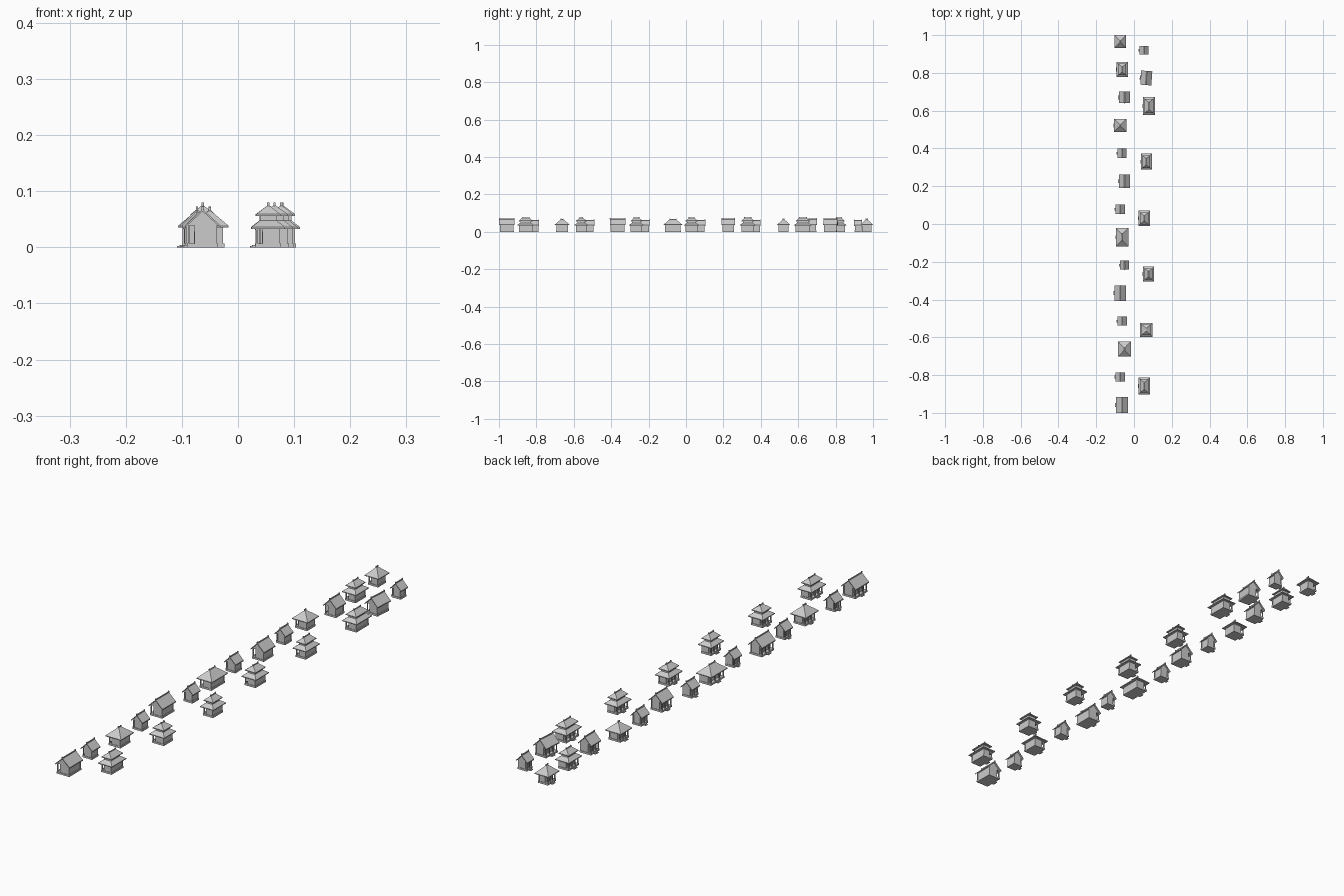
import bpy, bmesh, math
from mathutils import Matrix, Vector

if "Cube" in bpy.data.objects:
    bpy.data.objects.remove(bpy.data.objects["Cube"])


def hull_rings(bm, a, b):
    """Solid between two equal-length closed rings of points."""
    va = [bm.verts.new(p) for p in a]
    vb = [bm.verts.new(p) for p in b]
    n = len(va)
    bm.faces.new(va[::-1])
    bm.faces.new(vb)
    for i in range(n):
        j = (i + 1) % n
        bm.faces.new((va[i], va[j], vb[j], vb[i]))


def rect(cx, cy, w, d, z):
    return [(cx + sx * w / 2, cy + sy * d / 2, z)
            for sx, sy in ((-1, -1), (1, -1), (1, 1), (-1, 1))]


def frustum(bm, w0, d0, z0, w1, d1, z1):
    hull_rings(bm, rect(0, 0, w0, d0, z0), rect(0, 0, w1, d1, z1))


def box(bm, x0, x1, y0, y1, z0, z1):
    c = ((x0 + x1) / 2, (y0 + y1) / 2, x1 - x0, y1 - y0)
    hull_rings(bm, rect(*c, z0), rect(*c, z1))


def extrude_y(bm, profile, d):
    """Extrude an (x, z) profile along y, centred."""
    hull_rings(bm, [(x, -d / 2, z) for x, z in profile],
               [(x, d / 2, z) for x, z in profile])


def finish(bm, name, place):
    bmesh.ops.recalc_face_normals(bm, faces=bm.faces)
    me = bpy.data.meshes.new(name)
    bm.to_mesh(me)
    bm.free()
    ob = bpy.data.objects.new(name, me)
    ob.matrix_world = place
    bpy.context.collection.objects.link(ob)


def base_and_walls(place, w, d, top, small):
    px, py = w / 2 - 0.004, d / 2 - 0.004      # plinth half sizes
    porch = 0.008 if small else 0.013
    bx0, bx1, by = -px + porch, px - 0.003, py - 0.002
    # stone plinth with two entrance steps on the street side
    bm = bmesh.new()
    box(bm, -px, px, -py, py, 0, 0.007)
    sw = 0.007 if small else 0.01
    box(bm, -px - 0.005, -px, -sw, sw, 0, 0.0045)
    box(bm, -px - 0.009, -px - 0.005, -sw, sw, 0, 0.0022)
    finish(bm, "plinth", place)
    # walls
    bm = bmesh.new()
    box(bm, bx0, bx1, -by, by, 0.007, top)
    finish(bm, "walls", place)
    # porch posts and the beam they carry
    bm = bmesh.new()
    n = 3 if small else 4
    ends = by - 0.002
    for i in range(n):
        y = -ends + 2 * ends * i / (n - 1)
        box(bm, -px + 0.001, -px + 0.0045, y - 0.0017, y + 0.0017, 0.007, top)
    box(bm, -px + 0.0005, -px + 0.005, -by, by, top - 0.003, top)
    # corner posts on the back
    for s in (-1, 1):
        y = s * by
        box(bm, bx1 - 0.0025, bx1 + 0.001, y - 0.0015, y + 0.0015, 0.007, top)
    finish(bm, "porch_posts", place)
    # door and windows
    bm = bmesh.new()
    box(bm, bx0 - 0.001, bx0, -0.005, 0.005, 0.007, 0.027)
    if not small:
        for s in (-1, 1):
            y = s * by * 0.62
            box(bm, bx0 - 0.001, bx0, y - 0.005, y + 0.005, 0.017, 0.028)
    finish(bm, "door_and_windows", place)


def ridge(place, length, z):
    # ridge cap with raised ends
    bm = bmesh.new()
    box(bm, -0.0017, 0.0017, -length / 2, length / 2, z - 0.002, z + 0.002)
    for s in (-1, 1):
        y = s * (length / 2 - 0.0015)
        box(bm, -0.0021, 0.0021, y - 0.0018, y + 0.0018, z - 0.001, z + 0.0045)
    finish(bm, "ridge_cap", place)


def gable_house(place, w, d, small=False):
    eave, apex = (0.036, 0.061) if small else (0.039, 0.068)
    t = 0.004
    h = w / 2
    slope = (apex - eave) / h
    top = eave + 0.004 * slope
    base_and_walls(place, w, d, top, small)
    # gable triangle under the roof
    bm = bmesh.new()
    g = h - 0.005
    zg = apex - t - slope * g
    extrude_y(bm, [(-g, zg - 0.001), (g, zg - 0.001), (g, zg), (0, apex - t), (-g, zg)], d - 0.012)
    finish(bm, "gable_walls", place)
    # two pitched roof slabs
    bm = bmesh.new()
    for s in (-1, 1):
        extrude_y(bm, [(0, apex), (s * h, eave), (s * h, eave - t), (0, apex - t)], d)
    finish(bm, "gable_roof", place)
    ridge(place, d, apex)


def hip_house(place, w, d):
    base_and_walls(place, w - 0.008, d - 0.008, 0.036, False)
    # hipped roof with a thin eave edge
    bm = bmesh.new()
    r = max(d - w, 0.006)
    frustum(bm, w, d, 0.035, w, d, 0.038)
    frustum(bm, w, d, 0.038, 0.002, r, 0.066)
    finish(bm, "hip_roof", place)
    ridge(place, r + 0.004, 0.066)


def two_tier_house(place, w, d):
    base_and_walls(place, w - 0.006, d - 0.008, 0.034, False)
    uw, ud = w - 0.017, d - 0.019              # upper roof size
    # lower skirt roof
    bm = bmesh.new()
    frustum(bm, w, d, 0.033, w, d, 0.036)
    frustum(bm, w, d, 0.036, uw - 0.014, ud - 0.014, 0.048)
    finish(bm, "lower_roof", place)
    # upper storey
    bm = bmesh.new()
    frustum(bm, uw - 0.014, ud - 0.014, 0.046, uw - 0.014, ud - 0.014, 0.058)
    finish(bm, "upper_walls", place)
    # upper hipped roof
    bm = bmesh.new()
    r = max(ud - uw + 0.01, 0.012)
    frustum(bm, uw, ud, 0.056, uw, ud, 0.059)
    frustum(bm, uw, ud, 0.059, 0.002, r, 0.075)
    finish(bm, "upper_roof", place)
    ridge(place, r + 0.003, 0.075)


def small_house(place, w, d):
    gable_house(place, w, d, True)


G, S, H, T = gable_house, small_house, hip_house, two_tier_house

# west row, south to north: kind, roof width, roof depth
west = [(G, .063, .083), (S, .05, .05), (H, .068, .08), (S, .05, .048),
        (G, .061, .083), (S, .047, .048), (H, .067, .1), (S, .05, .05),
        (G, .059, .07), (S, .048, .05), (H, .068, .07), (G, .057, .061),
        (T, .06, .08), (H, .06, .067)]
for i, (kind, w, d) in enumerate(west):
    x = (-.063, -.073, -.0505)[i % 3]
    kind(Matrix.Translation((x, -.958 + i * .148, 0)), w, d)

# east row: kind, x, y, roof width, roof depth, turn in degrees
east = [(T, .054, -.857, .06, .09, 0), (T, .065, -.56, .065, .074, 0),
        (T, .077, -.265, .058, .078, 0), (T, .054, .03, .062, .082, 0),
        (T, .065, .33, .058, .085, 0), (T, .079, .625, .063, .094, 0),
        (G, .065, .773, .059, .075, -4), (S, .054, .92, .048, .044, 0)]
for kind, x, y, w, d, turn in east:
    kind(Matrix.Translation((x, y, 0)) @ Matrix.Rotation(math.radians(turn), 4, 'Z'), w, d)
